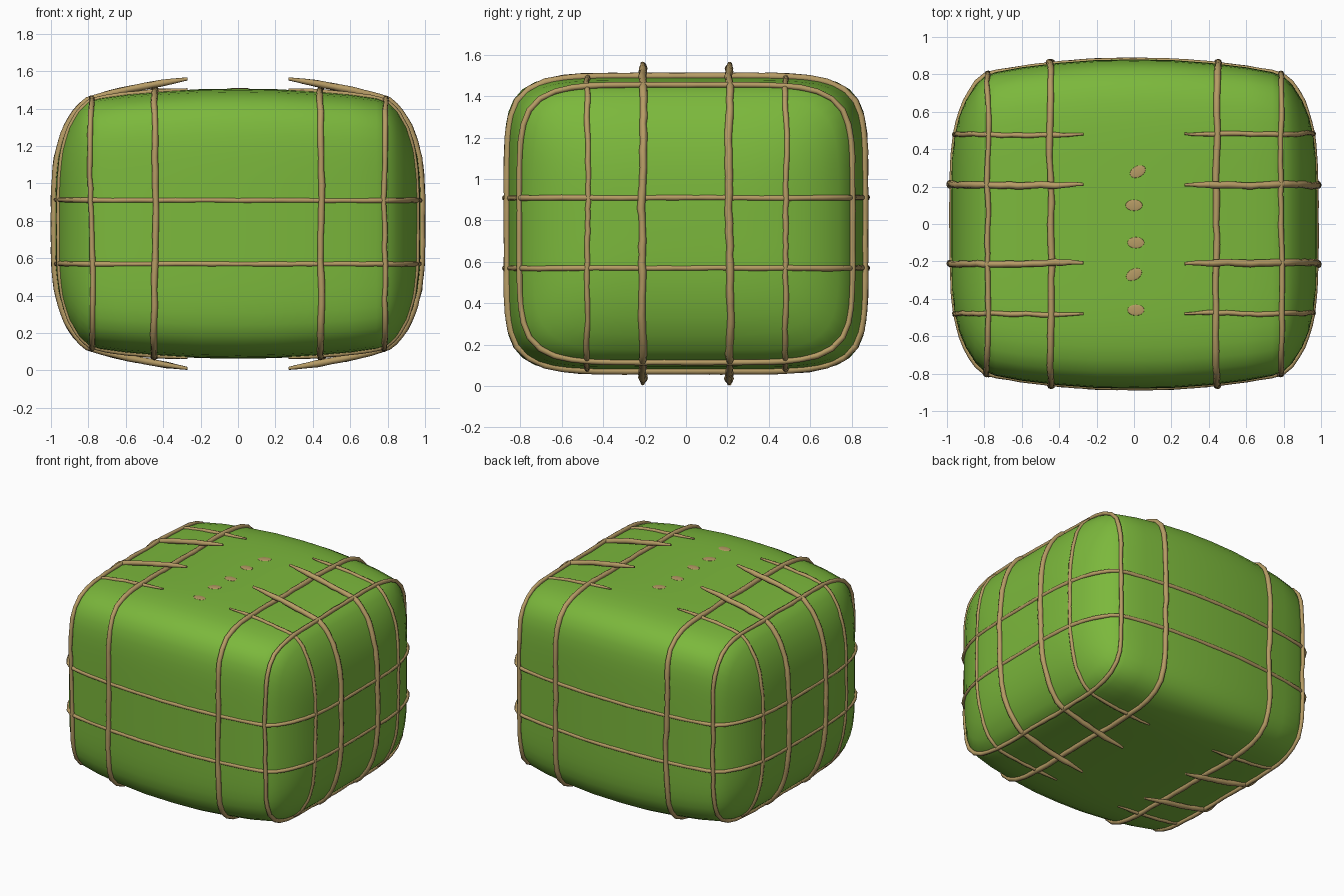
import bpy, bmesh, math, random
from mathutils import Vector
from mathutils.bvhtree import BVHTree

if "Cube" in bpy.data.objects:
    bpy.data.objects.remove(bpy.data.objects["Cube"])

random.seed(4)
MID = 0.785  # height of the bale's centre


def material(name, rgb):
    m = bpy.data.materials.new(name)
    m.diffuse_color = (*rgb, 1)
    m.use_nodes = True
    m.node_tree.nodes["Principled BSDF"].inputs["Base Color"].default_value = m.diffuse_color
    return m


GREEN = material("leaf green", (0.20, 0.48, 0.045))
TAN = material("rope tan", (0.47, 0.33, 0.13))

# Half profile of the bale: x, half width in y, half height in z
PROFILE = [(0, .88, .722), (.2, .877, .719), (.4, .862, .708), (.6, .838, .692),
           (.74, .812, .673), (.80, .788, .655), (.85, .738, .612), (.90, .66, .54),
           (.935, .575, .455), (.96, .47, .36), (.972, .36, .26), (.978, .2, .14)]
SEG = 96

# Bale body: rounded-box cross sections lofted along x
bm = bmesh.new()
sections = [(-x, w, h) for x, w, h in reversed(PROFILE[1:])] + PROFILE
rings = []
for x, w, h in sections:
    n = 6.5 if abs(x) < .75 else 6.5 - 2.5 * (abs(x) - .75) / .23
    ring = []
    for i in range(SEG):
        a = 2 * math.pi * i / SEG
        c, s = math.cos(a), math.sin(a)
        r = (abs(c) ** n + abs(s) ** n) ** (-1 / n)
        ring.append(bm.verts.new((x, w * r * c, MID + h * r * s)))
    rings.append(ring)
for a, b in zip(rings, rings[1:]):
    for i in range(SEG):
        j = (i + 1) % SEG
        bm.faces.new((a[i], a[j], b[j], b[i]))
bm.faces.new(rings[0])
bm.faces.new(rings[-1])
bmesh.ops.recalc_face_normals(bm, faces=bm.faces)
tree = BVHTree.FromBMesh(bm)
for f in bm.faces:
    f.smooth = True
mesh = bpy.data.meshes.new("bale_body")
bm.to_mesh(mesh)
bm.free()
mesh.materials.append(GREEN)
bpy.context.collection.objects.link(bpy.data.objects.new("bale_body", mesh))


def wrap(origin, u, v, a0, a1, count, offset, wobble=.004):
    """Points where rays in the plane u, v leave the body, pushed out by offset(point)."""
    o, u, v = Vector(origin), Vector(u), Vector(v)
    side = u.cross(v)
    pts = []
    drift = 0
    for i in range(count):
        a = a0 + (a1 - a0) * i / (count - 1)
        d = u * math.cos(a) + v * math.sin(a)
        hit, normal, _, _ = tree.ray_cast(o, d)
        drift = drift * .8 + random.uniform(-wobble, wobble)
        pts.append(hit + normal * offset(hit) + side * drift)
    return pts


def rope(name, lines, radius, closed):
    cu = bpy.data.curves.new(name, 'CURVE')
    cu.dimensions = '3D'
    cu.bevel_depth = radius
    cu.bevel_resolution = 2
    cu.use_fill_caps = True
    for pts in lines:
        sp = cu.splines.new('POLY')
        pts = pts[:-1] if closed else pts
        sp.points.add(len(pts) - 1)
        for i, (p, q) in enumerate(zip(sp.points, pts)):
            p.co = (*q, 1)
            taper = 1 if closed else min(1, .45 + .15 * min(i, len(pts) - 1 - i))
            p.radius = random.uniform(.9, 1.1) * taper
        sp.use_cyclic_u = closed
    cu.materials.append(TAN)
    bpy.context.collection.objects.link(bpy.data.objects.new(name, cu))


X, Y, Z = (1, 0, 0), (0, 1, 0), (0, 0, 1)
TAU = 2 * math.pi

# Upright loops around the bale
rope("inner_upright_loops", [wrap((s * .445, 0, MID), Y, Z, 0, TAU, 81, lambda p: .008)
                             for s in (-1, 1)], .017, True)
rope("outer_upright_loops", [wrap((s * .78, 0, MID), Y, Z, 0, TAU, 81, lambda p: .010)
                             for s in (-1, 1)], .014, True)

# Level loops, sunk into the flat sides and a little proud at the corners
rope("level_loops", [wrap((0, 0, z), X, Y, 0, TAU, 121,
                          lambda p: -.004 + .012 * max(0, 1 - abs(abs(p.x) - .83) / .14), .001)
                     for z in (.57, .91)], .0135, True)


# Ropes gripping each end, open on top and underneath
def end_ropes(y0, offset, lift):
    lines = []
    for s in (-1, 1):
        for y in (-y0, y0):
            pts = wrap((s * .27, y, MID), (s, 0, 0), Z, math.pi / 2, -math.pi / 2, 61,
                       lambda p: offset)
            for p in pts:
                t = max(0, (.76 - abs(p.x)) / .49)
                p.z += math.copysign(lift * t, p.z - MID)
            lines.append(pts)
    return lines


rope("thick_end_ropes", end_ropes(.21, .006, .053), .018, False)
rope("thin_end_ropes", end_ropes(.48, .001, .004), .013, False)

# Rope patches showing through the middle of the top
for i, (x, y) in enumerate([(.02, .28), (0, .1), (.01, -.1), (0, -.27), (.01, -.46)]):
    top = tree.ray_cast(Vector((x, y, 3)), Vector((0, 0, -1)))[0]
    bpy.ops.mesh.primitive_uv_sphere_add(segments=16, ring_count=8, radius=1, location=top)
    o = bpy.context.object
    o.name = f"top_patch_{i + 1}"
    o.scale = (.045, .03, .004)
    o.rotation_euler.z = .5 if i in (0, 3) else 0
    o.data.materials.append(TAN)
    bpy.ops.object.shade_smooth()
